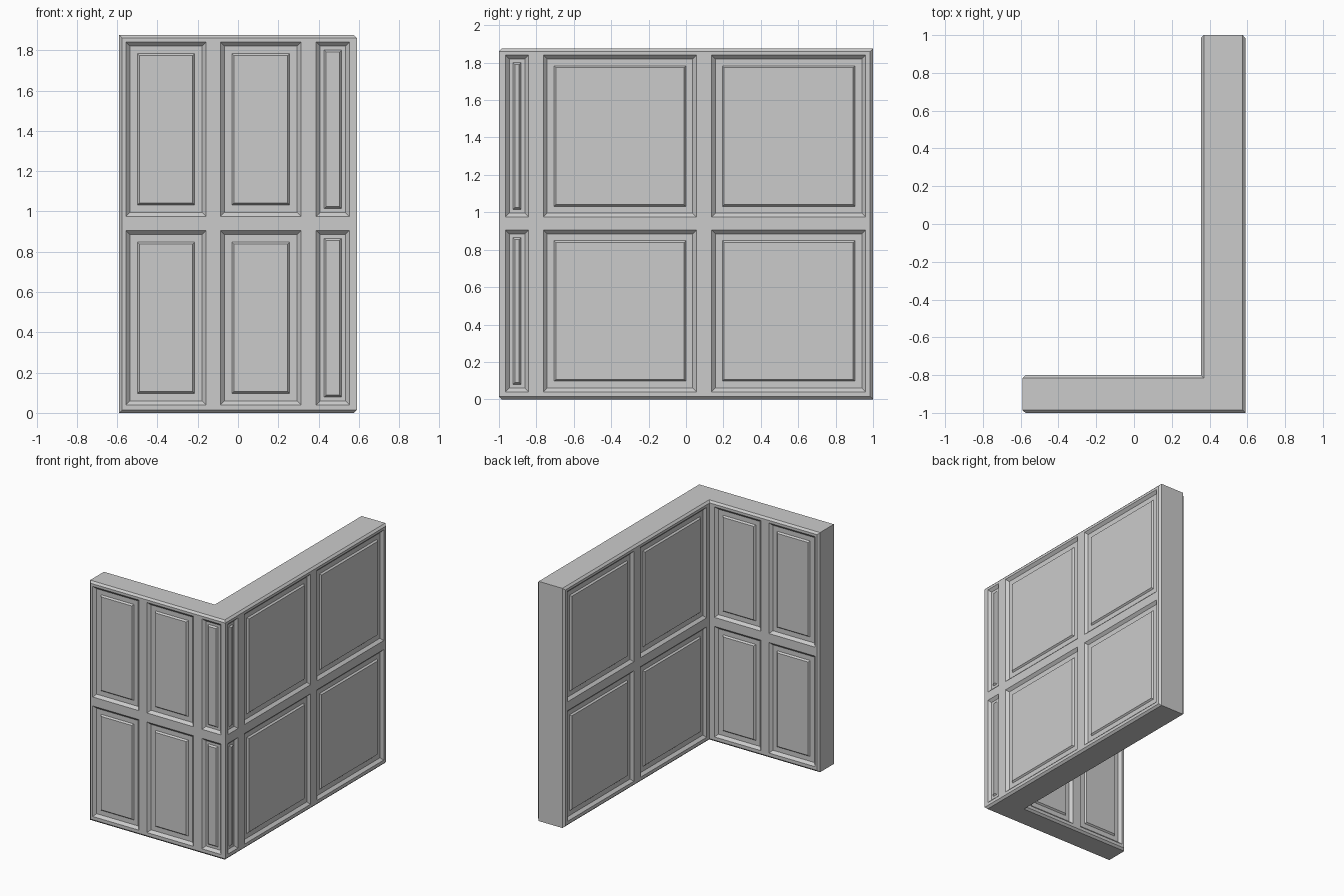
import bpy, bmesh

if "Cube" in bpy.data.objects:
    bpy.data.objects.remove(bpy.data.objects["Cube"])

H, C = 1.875, 0.015                       # wall height, edge chamfer
Z_CUTS = [C, 0.04, 0.905, 0.975, 1.84, H - C]
bm = bmesh.new()
panels = []                               # (face, margin around raised field)


def wall_side(axis, face_pos, core_pos, face_range, core_range, spans, chamfer_ends):
    """One wall face: a grid of stiles and rails, chamfered back to the core outline."""
    def vert(u, pos, z):
        return bm.verts.new((u, pos, z) if axis == 'x' else (pos, u, z))

    cuts = [face_range[0]] + [v for s in spans for v in s] + [face_range[1]]
    grid = [[vert(u, face_pos, z) for z in Z_CUTS] for u in cuts]
    for i in range(len(cuts) - 1):
        for j in range(len(Z_CUTS) - 1):
            f = bm.faces.new((grid[i][j], grid[i + 1][j], grid[i + 1][j + 1], grid[i][j + 1]))
            if i % 2 and j % 2:
                panels.append((f, 0.037 if cuts[i + 1] - cuts[i] > 0.3 else 0.02))
    core = [[vert(u, core_pos, z) for z in (0, H)] for u in core_range]
    # top and bottom chamfers
    for row, k in ((0, 0), (-1, 1)):
        bm.faces.new([col[row] for col in grid] + [core[1][k], core[0][k]])
    # chamfers at the free ends
    for e in chamfer_ends:
        bm.faces.new(grid[-e] + [core[e][1], core[e][0]])


# panel positions along each wall
X_WIDE = [(-0.557, -0.158), (-0.087, 0.313)]
Y_WIDE = [(-0.763, 0.056), (0.137, 0.96)]
# outer faces, then inner faces
wall_side('x', -1.0, -0.985, (-0.575, 0.59), (-0.59, 0.575), X_WIDE + [(0.388, 0.553)], [0])
wall_side('y', 0.59, 0.575, (-1.0, 0.985), (-0.985, 1.0), [(-0.965, -0.842)] + Y_WIDE, [1])
wall_side('x', -0.80, -0.815, (-0.575, 0.355), (-0.59, 0.37), X_WIDE, [0])
wall_side('y', 0.355, 0.37, (-0.80, 0.985), (-0.815, 1.0), Y_WIDE, [1])

# top and bottom caps, plain end caps
outline = [(-0.59, -0.985), (0.575, -0.985), (0.575, 1.0), (0.37, 1.0), (0.37, -0.815), (-0.59, -0.815)]
for z in (0, H):
    bm.faces.new([bm.verts.new((x, y, z)) for x, y in outline])
for a, b in ((5, 0), (2, 3)):
    bm.faces.new([bm.verts.new((*outline[i], z)) for i, z in ((a, 0), (b, 0), (b, H), (a, H))])

bmesh.ops.remove_doubles(bm, verts=bm.verts[:], dist=0.0005)
bmesh.ops.recalc_face_normals(bm, faces=bm.faces[:])

# sunken moulding, flat border, raised field
for face, margin in panels:
    for thick, depth in ((0.02, -0.02), (margin, 0), (0.01, 0.012)):
        bmesh.ops.inset_individual(bm, faces=[face], thickness=thick, depth=depth, use_even_offset=True)

mesh = bpy.data.meshes.new("panelled_corner_wall")
bm.to_mesh(mesh)
bm.free()
bpy.context.collection.objects.link(bpy.data.objects.new("panelled_corner_wall", mesh))
